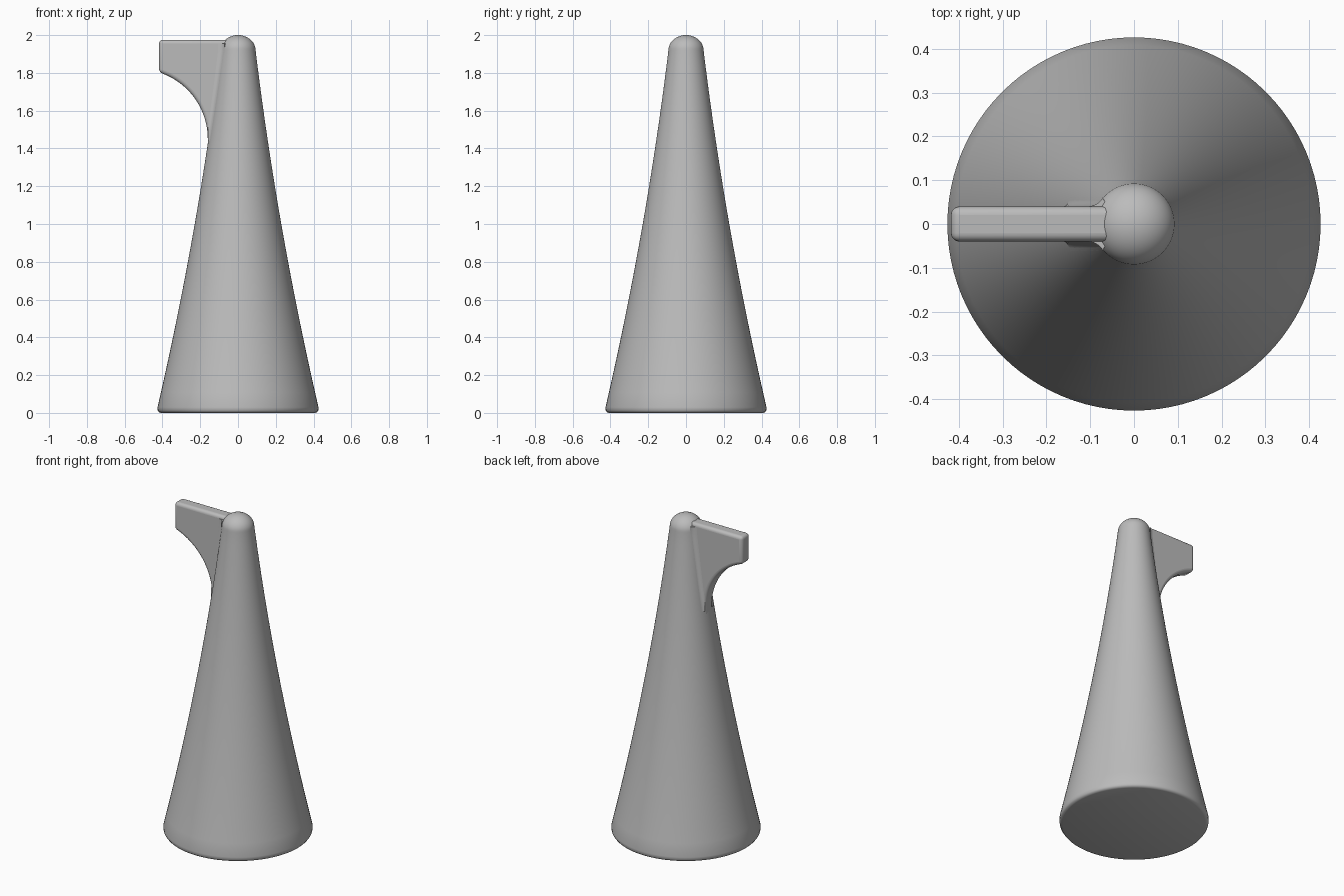
import bpy, bmesh, math

if "Cube" in bpy.data.objects:
    bpy.data.objects.remove(bpy.data.objects["Cube"], do_unlink=True)

grey = bpy.data.materials.new("plain grey")
grey.use_nodes = True
grey.diffuse_color = (0.5, 0.5, 0.5, 1)
grey.node_tree.nodes["Principled BSDF"].inputs["Base Color"].default_value = (0.5, 0.5, 0.5, 1)


def finish(bm, name, angle=35):
    bmesh.ops.recalc_face_normals(bm, faces=bm.faces)
    mesh = bpy.data.meshes.new(name)
    bm.to_mesh(mesh)
    bm.free()
    mesh.materials.append(grey)
    obj = bpy.data.objects.new(name, mesh)
    bpy.context.collection.objects.link(obj)
    bpy.ops.object.select_all(action="DESELECT")
    obj.select_set(True)
    bpy.context.view_layer.objects.active = obj
    bpy.ops.object.shade_smooth_by_angle(angle=math.radians(angle))
    return obj


Z0, Z1, R0, R1 = 0.03, 1.92, 0.426, 0.093


def radius(z):
    """Radius of the gently concave cone at height z."""
    t = min(1, (z - Z0) / (Z1 - Z0))
    return R0 + (R1 - R0) * t - 0.104 * t * (1 - t)


# Cone body: rounded foot, concave flank, domed tip
SIDES = 96
profile = [(0.408, 0), (0.419, 0.004), (0.425, 0.013)]
profile += [(radius(z), z) for z in (Z0 + (Z1 - Z0) * i / 24 for i in range(25))]
profile += [(R1 * math.cos(a), Z1 + (2 - Z1) * math.sin(a))
            for a in (math.pi / 2 * i / 12 for i in range(1, 12))]
bm = bmesh.new()
rings = []
for r, z in profile:
    rings.append([bm.verts.new((r * math.cos(math.tau * k / SIDES),
                                r * math.sin(math.tau * k / SIDES), z)) for k in range(SIDES)])
for low, high in zip(rings, rings[1:]):
    for k in range(SIDES):
        n = (k + 1) % SIDES
        bm.faces.new((low[k], low[n], high[n], high[k]))
bm.faces.new(rings[0][::-1])
tip = bm.verts.new((0, 0, 2))
for k in range(SIDES):
    bm.faces.new((rings[-1][k], rings[-1][(k + 1) % SIDES], tip))
finish(bm, "cone_body", 50)

# Fin: flat plate with an arc cut from its lower corner
CX, CZ, CR, HALF = -0.53, 1.45, 0.37, 0.04
start = math.acos((-0.418 - CX) / CR)
outline = [(-0.02, 1.975), (-0.418, 1.975)]
outline += [(CX + CR * math.cos(start * (1 - i / 24)), CZ + CR * math.sin(start * (1 - i / 24)))
            for i in range(25)]
outline += [(-0.16, 1.38), (-0.02, 1.38)]
bm = bmesh.new()
face = bm.faces.new([bm.verts.new((x, -HALF, z)) for x, z in outline])
out = bmesh.ops.extrude_face_region(bm, geom=[face])
bmesh.ops.translate(bm, vec=(0, 2 * HALF, 0),
                    verts=[g for g in out["geom"] if isinstance(g, bmesh.types.BMVert)])
fin = finish(bm, "side_fin", 40)
bevel = fin.modifiers.new("rounded edges", "BEVEL")
bevel.width = 0.02
bevel.segments = 5
bevel.limit_method = "ANGLE"
bevel.angle_limit = math.radians(40)
fin.modifiers.move(len(fin.modifiers) - 1, 0)

# Fillets: concave strips blending the fin into the cone on both sides
for side, label in ((-1, "front"), (1, "back")):
    bm = bmesh.new()
    rows = []
    for i in range(13):
        z = 1.44 + (1.955 - 1.44) * i / 12
        r = radius(z)
        a = (-math.sqrt(r * r - 0.06 ** 2), 0.06)
        b = (-max(r + 0.012, 0.0), HALF) if r < 0.148 else (-0.16, HALF)
        c = (-math.sqrt(r * r - 0.045 ** 2), 0.042)
        row = []
        for j in range(7):
            t = j / 6
            x, y = ((1 - t) ** 2 * p + 2 * t * (1 - t) * q + t * t * s for p, q, s in zip(a, c, b))
            row.append(bm.verts.new((x, side * y, z)))
        row.append(bm.verts.new((-r * 0.6, side * 0.03, z)))
        rows.append(row)
    for low, high in zip(rows, rows[1:]):
        for j in range(8):
            n = (j + 1) % 8
            bm.faces.new((low[j], low[n], high[n], high[j]))
    bm.faces.new(rows[0])
    bm.faces.new(rows[-1])
    finish(bm, label + "_fin_fillet")
